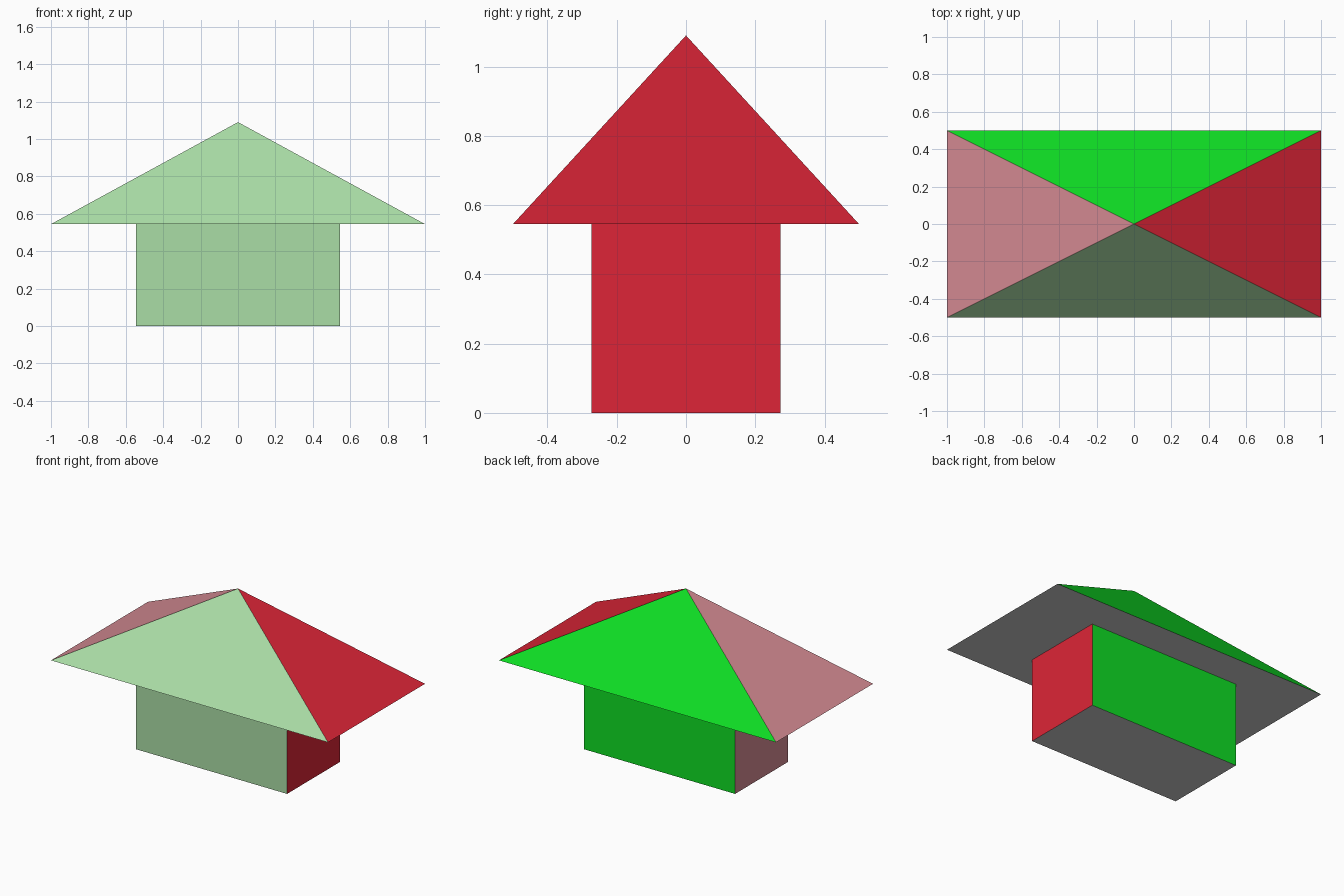
import bpy
import bmesh
from mathutils import Vector, Matrix

cube = bpy.data.objects.get("Cube")
if cube:
    bpy.data.objects.remove(cube, do_unlink=True)


def linear(c):
    c /= 255
    return c / 12.92 if c <= 0.04045 else ((c + 0.055) / 1.055) ** 2.4


def make_material(name, *srgb):
    mat = bpy.data.materials.new(name)
    color = (*map(linear, srgb), 1)
    mat.use_nodes = True
    mat.diffuse_color = color
    bsdf = next(n for n in mat.node_tree.nodes if n.type == "BSDF_PRINCIPLED")
    bsdf.inputs["Base Color"].default_value = color
    return mat


# One colour per side
MATERIALS = [
    make_material("pale green", 170, 221, 166),
    make_material("bright green", 15, 222, 36),
    make_material("red", 221, 37, 55),
    make_material("dusty pink", 214, 139, 148),
    make_material("light grey", 204, 204, 204),
]
FRONT, BACK, LEFT, RIGHT, LEVEL = range(5)


def side_of(normal):
    """Pick the colour slot from the way a face points."""
    if max(abs(normal.x), abs(normal.y)) < 0.1:
        return LEVEL
    if abs(normal.x) > abs(normal.y):
        return LEFT if normal.x > 0 else RIGHT
    return BACK if normal.y > 0 else FRONT


def make_block(name, size, bottom, pointed=False):
    """Box standing at a given height; a pointed one tapers to an apex."""
    size = Vector(size)
    bm = bmesh.new()
    bmesh.ops.create_cube(bm, size=1)
    bmesh.ops.transform(bm, verts=bm.verts, matrix=Matrix.Diagonal((*size, 1)))
    bmesh.ops.translate(bm, verts=bm.verts, vec=(0, 0, bottom + size.z / 2))
    if pointed:
        top = bottom + size.z
        rim = [v for v in bm.verts if v.co.z > top - 0.01]
        bmesh.ops.pointmerge(bm, verts=rim, merge_co=(0, 0, top))
    bm.normal_update()
    for face in bm.faces:
        face.material_index = side_of(face.normal)
    mesh = bpy.data.meshes.new(name)
    for mat in MATERIALS:
        mesh.materials.append(mat)
    bm.to_mesh(mesh)
    bm.free()
    obj = bpy.data.objects.new(name, mesh)
    bpy.context.collection.objects.link(obj)
    return obj


# House body and overhanging pyramid roof
WALL_HEIGHT = 0.545
make_block("house_body", (1.09, 0.545, WALL_HEIGHT), 0)
make_block("pyramid_roof", (2, 1, 0.545), WALL_HEIGHT, pointed=True)
